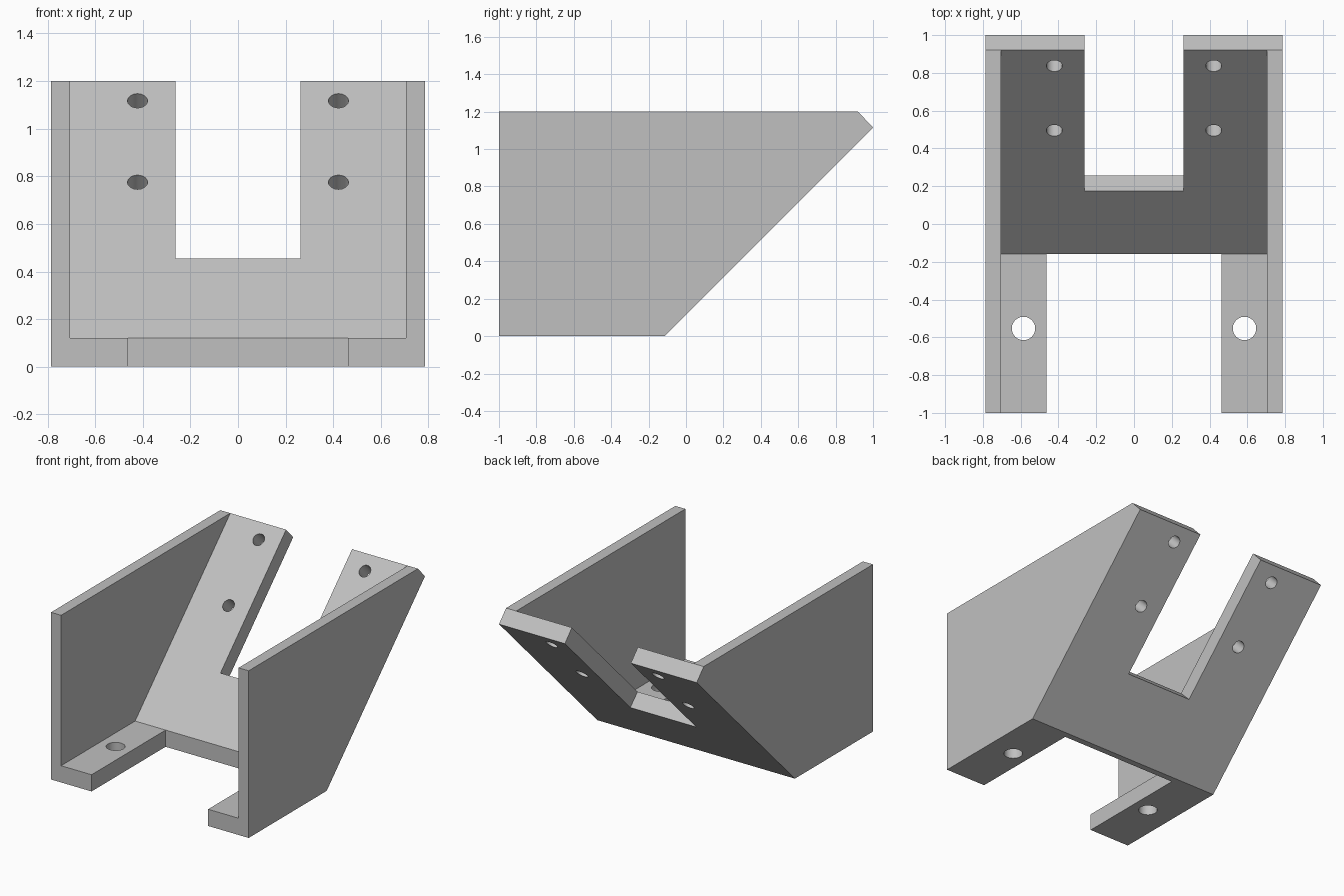
import bpy
import bmesh
import math
from mathutils import Matrix, Vector

if "Cube" in bpy.data.objects:
    bpy.data.objects.remove(bpy.data.objects["Cube"], do_unlink=True)

HALF_WIDTH, WALL, FLOOR = 0.785, 0.08, 0.12
LIP = 0.463                    # inner edge of the mounting feet
SLOT = 0.262                   # half width of the slot in the sloped plate
OUTER, INNER = 0.115, 0.28     # z - y on the two faces of the sloped plate
HEIGHT = 1.2

grey = bpy.data.materials.new("light_grey")
grey.use_nodes = True
colour = (0.53, 0.53, 0.53, 1)
grey.diffuse_color = colour
grey.node_tree.nodes["Principled BSDF"].inputs["Base Color"].default_value = colour


def add_object(name, bm):
    bmesh.ops.recalc_face_normals(bm, faces=bm.faces)
    mesh = bpy.data.meshes.new(name)
    bm.to_mesh(mesh)
    bm.free()
    mesh.materials.append(grey)
    obj = bpy.data.objects.new(name, mesh)
    bpy.context.collection.objects.link(obj)
    return obj


def prism(name, half_width, profile):
    """Side profile in (y, z), extruded symmetrically along x."""
    bm = bmesh.new()
    face = bm.faces.new([bm.verts.new((-half_width, y, z)) for y, z in profile])
    side = bmesh.ops.extrude_face_region(bm, geom=[face])["geom"]
    verts = [v for v in side if isinstance(v, bmesh.types.BMVert)]
    bmesh.ops.translate(bm, verts=verts, vec=(2 * half_width, 0, 0))
    return add_object(name, bm)


def drill(name, centre, radius, tilt):
    bm = bmesh.new()
    matrix = Matrix.Translation(Vector(centre)) @ Matrix.Rotation(tilt, 4, "X")
    bmesh.ops.create_cone(bm, cap_ends=True, segments=48, radius1=radius,
                          radius2=radius, depth=0.4, matrix=matrix)
    return add_object(name, bm)


def cut(target, cutter):
    bpy.context.view_layer.objects.active = target
    mod = target.modifiers.new("cut", "BOOLEAN")
    mod.operation, mod.solver, mod.object = "DIFFERENCE", "EXACT", cutter
    bpy.ops.object.modifier_apply(modifier=mod.name)
    bpy.data.objects.remove(cutter, do_unlink=True)


# Solid body with the sloped back
bracket = prism("angled_bracket", HALF_WIDTH, [
    (-1, 0), (-OUTER, 0), (1, 1 + OUTER), (HEIGHT - INNER, HEIGHT), (-1, HEIGHT)])

# Hollow between the side walls
bend = FLOOR - INNER
cut(bracket, prism("channel_cutter", HALF_WIDTH - WALL, [
    (-1.2, FLOOR), (bend, FLOOR), (bend + 1.3, FLOOR + 1.3), (-1.2, FLOOR + 1.3)]))

# Gap between the two mounting feet
cut(bracket, prism("foot_gap_cutter", LIP, [
    (-1.2, -0.1), (bend, -0.1), (bend, FLOOR + 0.1), (-1.2, FLOOR + 0.1)]))

# Open slot, square to the sloped plate
cut(bracket, prism("slot_cutter", SLOT, [
    (0.075, 0.555), (0.36, 0.27), (1.56, 1.47), (1.275, 1.755)]))

# Screw holes in both arms and in both feet
for side in (-1, 1):
    for z in (0.775, 1.117):
        cut(bracket, drill("arm_hole_cutter", (side * 0.422, z - INNER, z),
                           0.042, math.radians(45)))
    cut(bracket, drill("foot_hole_cutter", (side * 0.585, -0.553, FLOOR / 2), 0.062, 0))

bpy.ops.object.select_all(action="DESELECT")
bracket.select_set(True)
bpy.context.view_layer.objects.active = bracket
bpy.ops.object.shade_smooth_by_angle(angle=math.radians(30))
